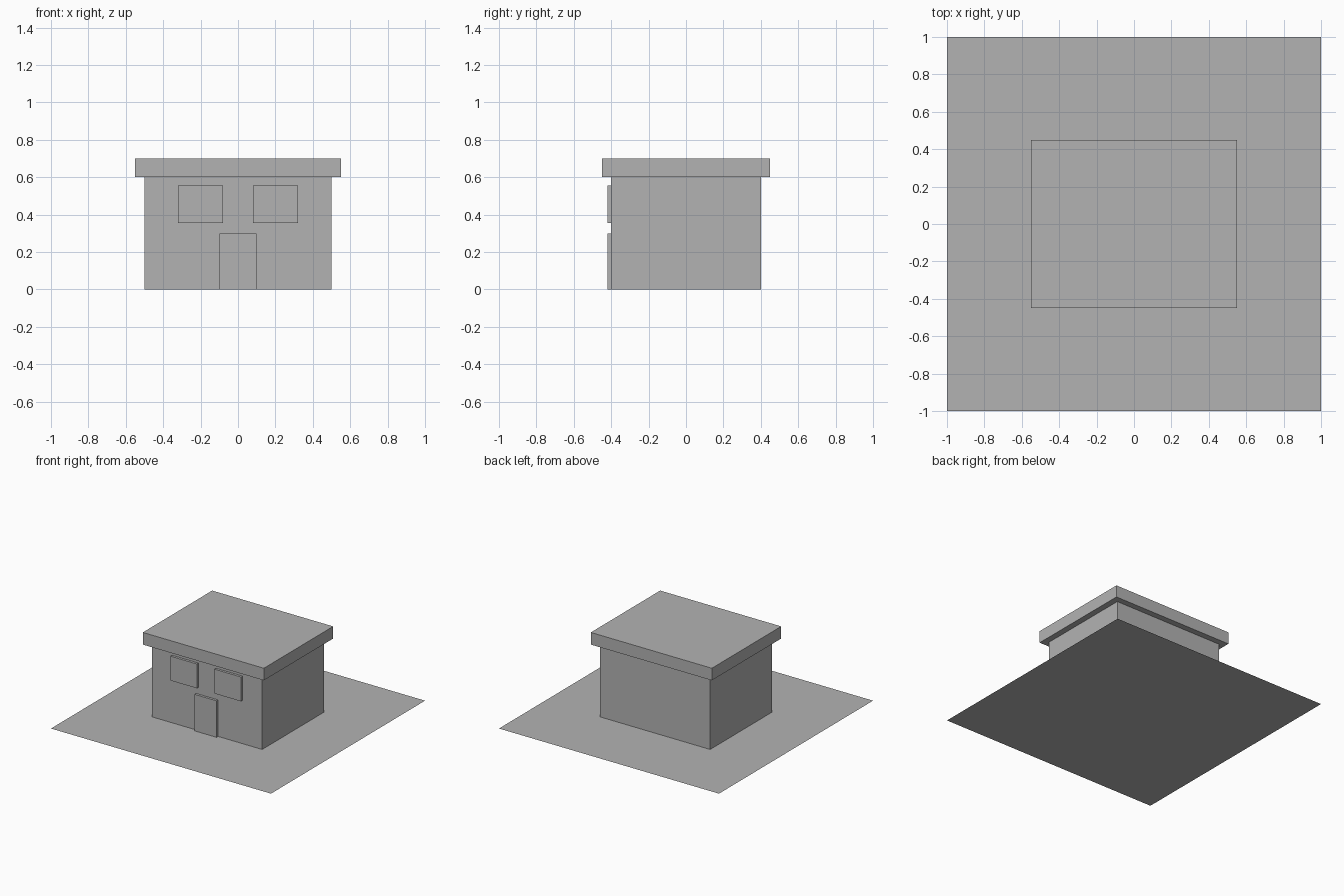
import bpy

if "Cube" in bpy.data.objects:
    bpy.data.objects.remove(bpy.data.objects["Cube"])

grey = bpy.data.materials.new("plain grey")
grey.diffuse_color = (0.45, 0.45, 0.45, 1)
grey.use_nodes = True
grey.node_tree.nodes["Principled BSDF"].inputs["Base Color"].default_value = grey.diffuse_color


def box(name, x, y, z):
    """Box spanning the given (min, max) ranges."""
    bpy.ops.mesh.primitive_cube_add(size=1)
    ob = bpy.context.object
    ob.name = name
    ob.location = [(a + b) / 2 for a, b in (x, y, z)]
    ob.scale = [b - a for a, b in (x, y, z)]
    bpy.ops.object.transform_apply(location=True, rotation=False, scale=True)
    ob.data.materials.append(grey)
    return ob


# Flat ground sheet
bpy.ops.mesh.primitive_plane_add(size=2)
yard = bpy.context.object
yard.name = "yard"
yard.data.materials.append(grey)

# House body and overhanging flat roof
box("walls", (-0.5, 0.5), (-0.4, 0.4), (0, 0.6))
box("roof", (-0.55, 0.55), (-0.45, 0.45), (0.6, 0.7))

# Door and window panels standing proud of the front wall
box("door", (-0.1, 0.1), (-0.42, -0.38), (0, 0.3))
for side, cx in (("left", -0.2), ("right", 0.2)):
    box(side + "_window", (cx - 0.12, cx + 0.12), (-0.42, -0.38), (0.355, 0.555))
